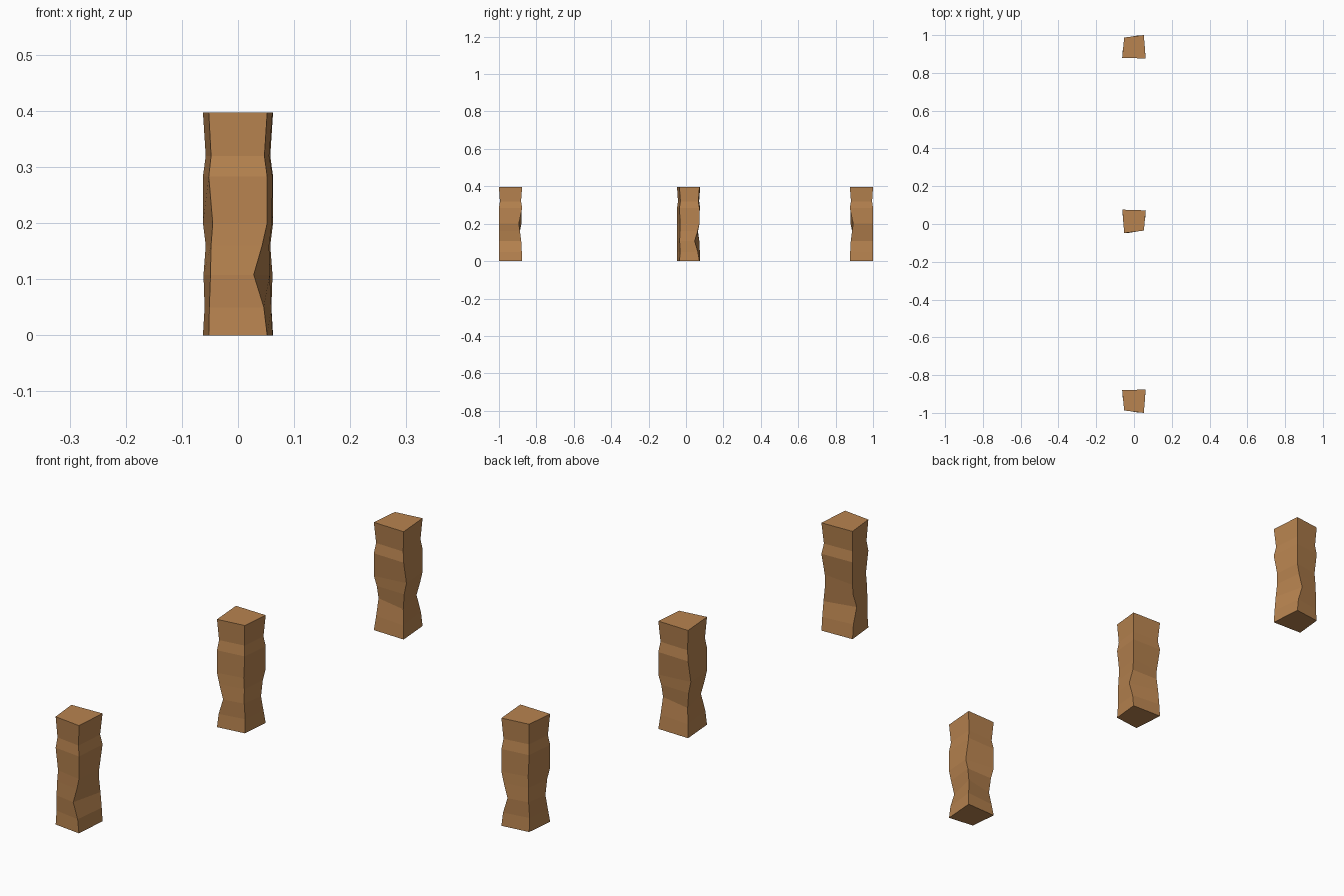
import bpy, bmesh

if "Cube" in bpy.data.objects:
    bpy.data.objects.remove(bpy.data.objects["Cube"])

wood = bpy.data.materials.new("wood")
wood.diffuse_color = (0.48, 0.23, 0.08, 1)
wood.use_nodes = True
wood.node_tree.nodes["Principled BSDF"].inputs["Base Color"].default_value = wood.diffuse_color

# Post cross-section: front left, front right, back right, back left
CORNERS = [(-0.052, -0.049), (0.052, -0.062), (0.0615, 0.062), (-0.0625, 0.058)]

# Ring heights, each with the worn-edge offset of the four corners
RINGS = [
    (0.0,   [(0, 0), (0, 0), (0, 0), (0, 0)]),
    (0.05,  [(.001, .004), (-.006, .001), (-.002, -.002), (.003, -.009)]),
    (0.108, [(.003, .001), (-.024, .001), (-.005, -.005), (.001, -.026)]),
    (0.16,  [(.004, .003), (-.009, .001), (-.006, -.012), (.005, -.010)]),
    (0.20,  [(.007, .004), (0, 0), (-.001, -.018), (0, 0)]),
    (0.283, [(0, 0), (0, 0), (0, 0), (0, 0)]),
    (0.32,  [(.004, .005), (-.005, .005), (-.006, -.006), (.005, -.006)]),
    (0.397, [(0, 0), (0, 0), (0, 0), (0, 0)]),
]


def post(name, y, flip_x=1, flip_y=1):
    """Stack the worn rings into one post, mirrored for variety."""
    bm = bmesh.new()
    rings = [[bm.verts.new(((cx + dx) * flip_x, (cy + dy) * flip_y + y, z))
              for (cx, cy), (dx, dy) in zip(CORNERS, offsets)]
             for z, offsets in RINGS]
    for low, high in zip(rings, rings[1:]):
        for i in range(4):
            j = (i + 1) % 4
            bm.faces.new((low[i], low[j], high[j], high[i]))
    bm.faces.new(rings[0])
    bm.faces.new(rings[-1])
    bmesh.ops.recalc_face_normals(bm, faces=bm.faces)
    mesh = bpy.data.meshes.new(name)
    bm.to_mesh(mesh)
    bm.free()
    mesh.materials.append(wood)
    bpy.context.collection.objects.link(bpy.data.objects.new(name, mesh))


post("front_post", -0.938)
post("middle_post", 0.014, flip_x=-1)
post("back_post", 0.938, flip_y=-1)
